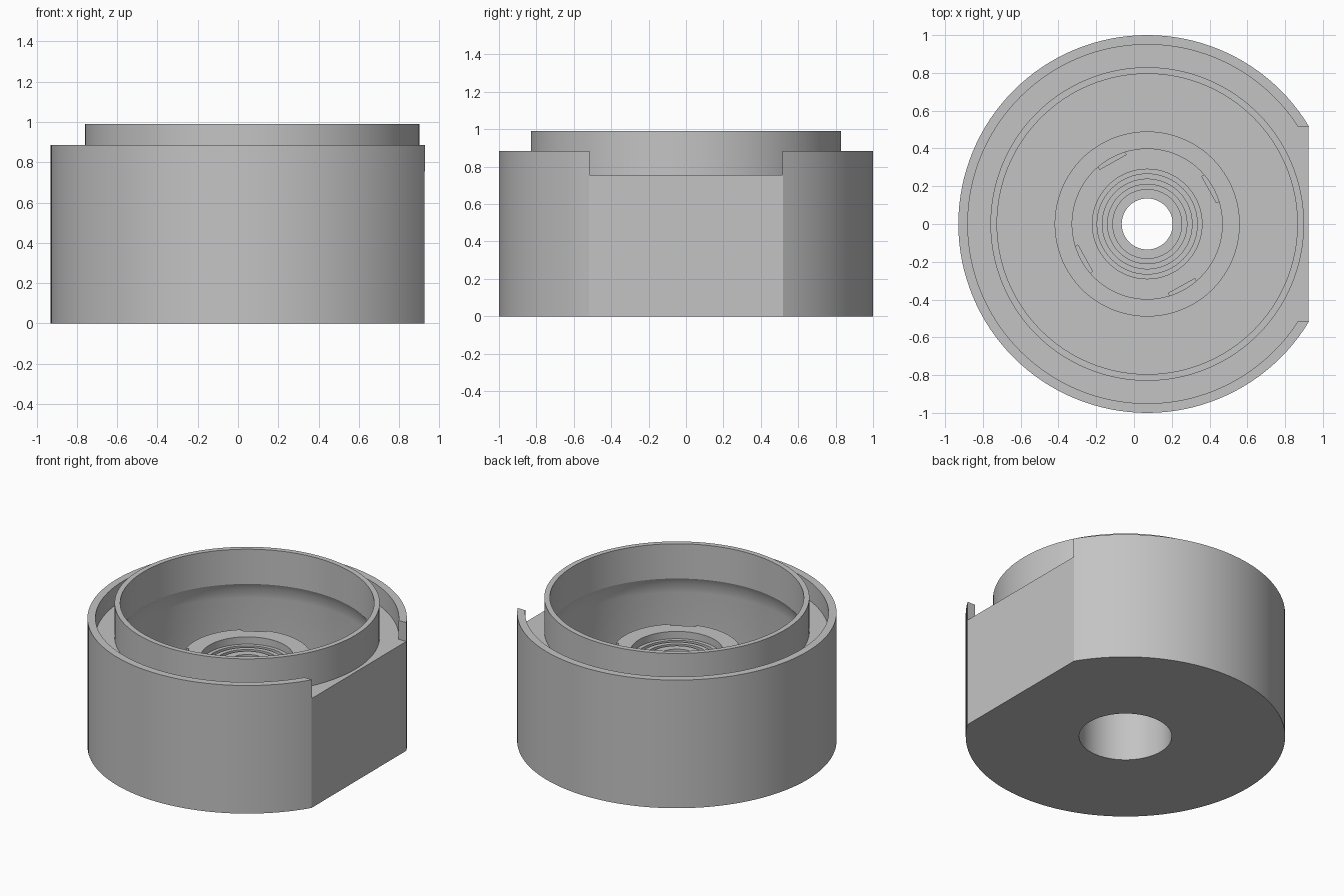
import bpy, bmesh
from math import cos, sin, tau, radians

CX = 0.07      # axis of the round body
SEGMENTS = 128

if "Cube" in bpy.data.objects:
    bpy.data.objects.remove(bpy.data.objects["Cube"])

grey = bpy.data.materials.new("plain grey")
grey.use_nodes = True
colour = (0.55, 0.55, 0.55, 1)
grey.diffuse_color = colour
grey.node_tree.nodes["Principled BSDF"].inputs["Base Color"].default_value = colour


def finish(name, bm):
    bmesh.ops.recalc_face_normals(bm, faces=bm.faces)
    mesh = bpy.data.meshes.new(name)
    bm.to_mesh(mesh)
    bm.free()
    mesh.materials.append(grey)
    obj = bpy.data.objects.new(name, mesh)
    bpy.context.collection.objects.link(obj)
    return obj


def lathe(name, profile):
    """Spin a closed (radius, height) outline around the body axis."""
    bm = bmesh.new()
    rings = []
    for i in range(SEGMENTS):
        a = tau * i / SEGMENTS
        rings.append([bm.verts.new((CX + r * cos(a), r * sin(a), z)) for r, z in profile])
    n = len(profile)
    for i in range(SEGMENTS):
        here, there = rings[i], rings[(i + 1) % SEGMENTS]
        for j in range(n):
            k = (j + 1) % n
            bm.faces.new((here[j], there[j], there[k], here[k]))
    return finish(name, bm)


def box(name, centre, size, turn=0):
    bm = bmesh.new()
    bmesh.ops.create_cube(bm, size=1)
    bmesh.ops.scale(bm, vec=size, verts=bm.verts)
    obj = finish(name, bm)
    obj.location = centre
    obj.rotation_euler.z = turn
    return obj


def cut(target, cutter):
    cutter.hide_render = True
    cutter.hide_viewport = True
    mod = target.modifiers.new(cutter.name, 'BOOLEAN')
    mod.operation = 'DIFFERENCE'
    mod.solver = 'EXACT'
    mod.object = cutter


# Housing: outer wall, hollow cup and central boss in one outline
outer = [(0.29, 0), (1, 0), (1, 0.755), (0.795, 0.755)]
cup = [(0.795, 0.75), (0.815, 0.71), (0.825, 0.64), (0.825, 0.1)]
boss = [(0.49, 0.1), (0.49, 0.2), (0.4, 0.2), (0.4, 0.62), (0.29, 0.62), (0.29, 0.57)]
# Concentric grooves on the shelf inside the boss
grooves = []
level, other = 0.57, 0.55
for r in (0.265, 0.24, 0.21, 0.185):
    grooves += [(r, level), (r, other)]
    level, other = other, level
shelf = [(0.135, 0.57), (0.135, 0.5), (0.29, 0.5)]
housing = lathe("housing", outer + cup + boss + grooves + shelf)

# Raised rim and inner collar
rim = lathe("outer_rim", [(0.95, 0.755), (1, 0.755), (1, 0.885), (0.95, 0.885)])
collar = lathe("inner_collar", [(0.795, 0.755), (0.83, 0.755), (0.83, 0.99), (0.795, 0.99)])

# Flat on the left side, with the rim open above it
cut(housing, box("flat_cutter", (1.425, 0, 0.5), (1, 3, 2)))
cut(rim, box("rim_opening_cutter", (1, 0, 0.8), (1, 1.03, 1)))

# Four short notches around the boss edge
for i in range(4):
    a = radians(29) + i * tau / 4
    r = 0.39
    cut(housing, box("notch_cutter", (CX + r * cos(a), r * sin(a), 0.62), (0.03, 0.16, 0.1), a))

# Smooth round walls, crisp edges
for obj in (housing, rim, collar):
    bpy.ops.object.select_all(action='DESELECT')
    obj.select_set(True)
    bpy.context.view_layer.objects.active = obj
    for mod in list(obj.modifiers):
        bpy.ops.object.modifier_apply(modifier=mod.name)
    bpy.ops.object.shade_smooth_by_angle(angle=radians(25))
